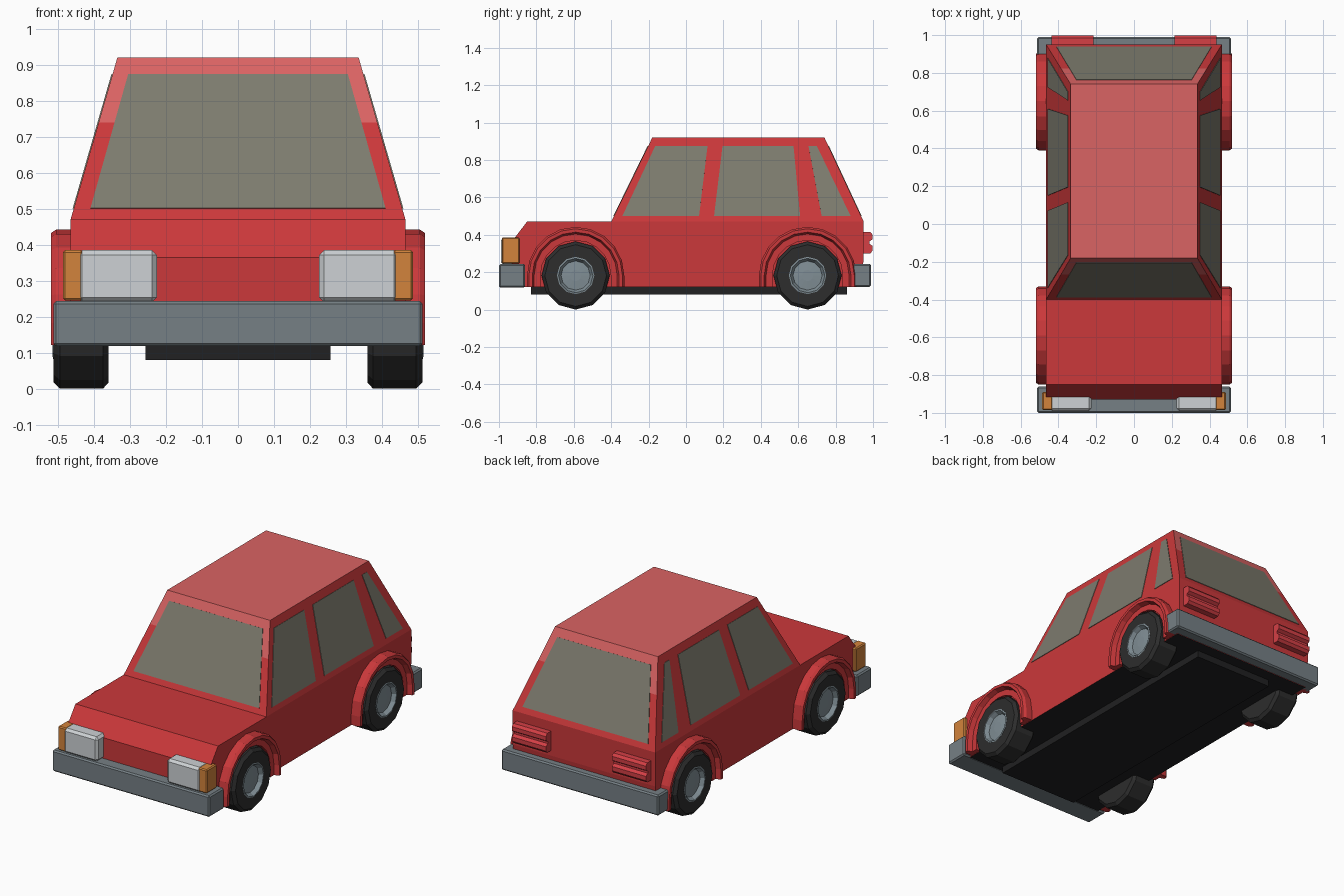
import bpy, bmesh, math
from mathutils import Vector, Matrix

if "Cube" in bpy.data.objects:
    bpy.data.objects.remove(bpy.data.objects["Cube"])


def mat(name, r, g, b):
    m = bpy.data.materials.new(name)
    m.diffuse_color = (r, g, b, 1)
    m.use_nodes = True
    m.node_tree.nodes["Principled BSDF"].inputs["Base Color"].default_value = m.diffuse_color
    return m


RED = mat("body red", 0.60, 0.040, 0.043)
PALE = mat("roof pale red", 0.70, 0.125, 0.125)
GLASS = mat("window grey", 0.205, 0.198, 0.155)
STEEL = mat("bumper grey", 0.18, 0.215, 0.235)
HUB = mat("hub grey", 0.22, 0.275, 0.305)
LAMP = mat("headlight white", 0.61, 0.64, 0.66)
AMBER = mat("indicator orange", 0.65, 0.23, 0.045)
TAIL = mat("tail light red", 0.66, 0.05, 0.06)
RUBBER = mat("tyre black", 0.026, 0.026, 0.026)
DARK = mat("underside black", 0.015, 0.015, 0.016)


def finish(name, bm, *mats):
    bmesh.ops.recalc_face_normals(bm, faces=bm.faces)
    me = bpy.data.meshes.new(name)
    bm.to_mesh(me)
    bm.free()
    for m in mats:
        me.materials.append(m)
    ob = bpy.data.objects.new(name, me)
    bpy.context.collection.objects.link(ob)
    return ob


def box(name, lo, hi, m, bevel=0.0):
    lo, hi = Vector(lo), Vector(hi)
    bm = bmesh.new()
    bmesh.ops.create_cube(bm, size=1, matrix=Matrix.Translation((lo + hi) / 2)
                          @ Matrix.Diagonal((*(hi - lo), 1)))
    if bevel:
        bmesh.ops.bevel(bm, geom=bm.edges[:], offset=bevel, segments=1, affect='EDGES')
    return finish(name, bm, m)


def loft(rings, closed=False):
    """Join rings of points (each ring a closed loop) into one solid."""
    bm = bmesh.new()
    vs = [[bm.verts.new(p) for p in ring] for ring in rings]
    n = len(rings[0])
    pairs = list(zip(vs, vs[1:])) + ([(vs[-1], vs[0])] if closed else [])
    for a, b in pairs:
        for i in range(n):
            bm.faces.new((a[i], a[(i + 1) % n], b[(i + 1) % n], b[i]))
    if not closed:
        bm.faces.new(vs[0])
        bm.faces.new(vs[-1])
    return bm


def extrude_x(profile, x0, x1):
    return loft([[(x, y, z) for y, z in profile] for x in (x0, x1)])


def lathe(profile, s, cy, cz, sides):
    """Solid of stacked (radius, x) discs around the wheel axis."""
    ang = [2 * math.pi * i / sides for i in range(sides)]
    return loft([[(s * x, cy + r * math.sin(a), cz + r * math.cos(a)) for a in ang]
                 for r, x in profile])


def plate(name, pts, m):
    pts = [Vector(p) for p in pts]
    n = (pts[1] - pts[0]).cross(pts[2] - pts[0]).normalized() * 0.003
    return finish(name, loft([[p - n for p in pts], [p + n for p in pts]]), m)


# Lower body, dark underneath
bm = extrude_x([(-0.93, 0.12), (-0.93, 0.365), (-0.85, 0.47), (0.95, 0.47),
                (0.95, 0.27), (0.93, 0.12)], -0.465, 0.465)
body = finish("lower_body", bm, RED, DARK)
for p in body.data.polygons:
    p.material_index = int(p.normal.z < -0.9)

# Cabin: tapered block, paler on the roof and the upper ends
ZB, ZT = 0.47, 0.92


def mix(a, b, z):
    return a + (b - a) * (z - ZB) / (ZT - ZB)


def side_x(z):
    return mix(0.465, 0.335, z)


def front_y(z):
    return mix(-0.40, -0.18, z)


def rear_y(z):
    return mix(0.95, 0.74, z)


bm = loft([[(-side_x(z), front_y(z), z), (side_x(z), front_y(z), z),
            (side_x(z), rear_y(z), z), (-side_x(z), rear_y(z), z)]
           for z in (ZB, 0.74, ZT)])
cabin = finish("cabin", bm, RED, PALE)
for p in cabin.data.polygons:
    p.material_index = int(p.center.z > 0.74 and abs(p.normal.x) < 0.5)

# Windscreen and rear window
W0, W1 = 0.50, 0.873
for name, fy in (("windscreen", front_y), ("rear_window", rear_y)):
    plate(name, [(-0.41, fy(W0), W0), (0.41, fy(W0), W0),
                 (0.305, fy(W1), W1), (-0.305, fy(W1), W1)], GLASS)

# Side windows: bottom start, bottom end, top end, top start along y
SIDE = {"front_side_window": (-0.34, 0.07, 0.115, -0.165),
        "middle_side_window": (0.15, 0.61, 0.575, 0.195),
        "rear_side_window": (0.725, 0.88, 0.70, 0.655)}
for s, tag in ((1, "right"), (-1, "left")):
    for name, ys in SIDE.items():
        plate(f"{name}_{tag}", [(s * side_x(z), y, z) for y, z in zip(ys, (W0, W0, W1, W1))],
              GLASS)

    # Wheels, hubs and arches
    for cy, end in ((-0.59, "front"), (0.65, "rear")):
        cz = 0.182
        finish(f"{end}_tyre_{tag}", lathe([(0.165, 0.36), (0.182, 0.375), (0.182, 0.495),
               (0.165, 0.512), (0.10, 0.512), (0.095, 0.48)], s, cy, cz, 12), RUBBER)
        finish(f"{end}_hub_{tag}", lathe([(0.10, 0.47), (0.10, 0.513), (0.092, 0.515),
               (0.078, 0.492), (0.03, 0.496)], s, cy, cz, 12), HUB)
        section = [(0.26, 0.44), (0.26, 0.505), (0.25, 0.52), (0.232, 0.52),
                   (0.222, 0.492), (0.188, 0.492), (0.188, 0.44)]
        rings = [[(s * x, cy + r, 0.122) for r, x in section]]
        for i in range(11):
            a = math.pi * i / 10
            rings.append([(s * x, cy + r * math.cos(a), cz + r * math.sin(a))
                          for r, x in section])
        rings.append([(s * x, cy - r, 0.122) for r, x in section])
        finish(f"{end}_wheel_arch_{tag}", loft(rings), RED)

    # Headlight with wrap-round indicator
    def span(a, b):
        return min(s * a, s * b), max(s * a, s * b)
    x0, x1 = span(0.225, 0.447)
    box(f"headlight_{tag}", (x0, -0.99, 0.24), (x1, -0.90, 0.385), LAMP, 0.014)
    x0, x1 = span(0.43, 0.486)
    box(f"indicator_{tag}", (x0, -0.985, 0.245), (x1, -0.89, 0.385), AMBER, 0.006)

    # Ribbed tail light
    bm = extrude_x([(0.93, 0.30), (0.985, 0.30), (0.998, 0.315), (0.998, 0.34), (0.98, 0.352),
                    (0.98, 0.364), (0.998, 0.376), (0.998, 0.40), (0.985, 0.415),
                    (0.93, 0.415)], s * 0.215, s * 0.437)
    finish(f"tail_light_{tag}", bm, TAIL)

# Bumpers and underbody
box("front_bumper", (-0.513, -1.0, 0.118), (0.513, -0.86, 0.243), STEEL, 0.008)
box("rear_bumper", (-0.513, 0.89, 0.122), (0.513, 0.99, 0.243), STEEL, 0.008)
box("underbody", (-0.257, -0.83, 0.08), (0.257, 0.86, 0.13), DARK)
